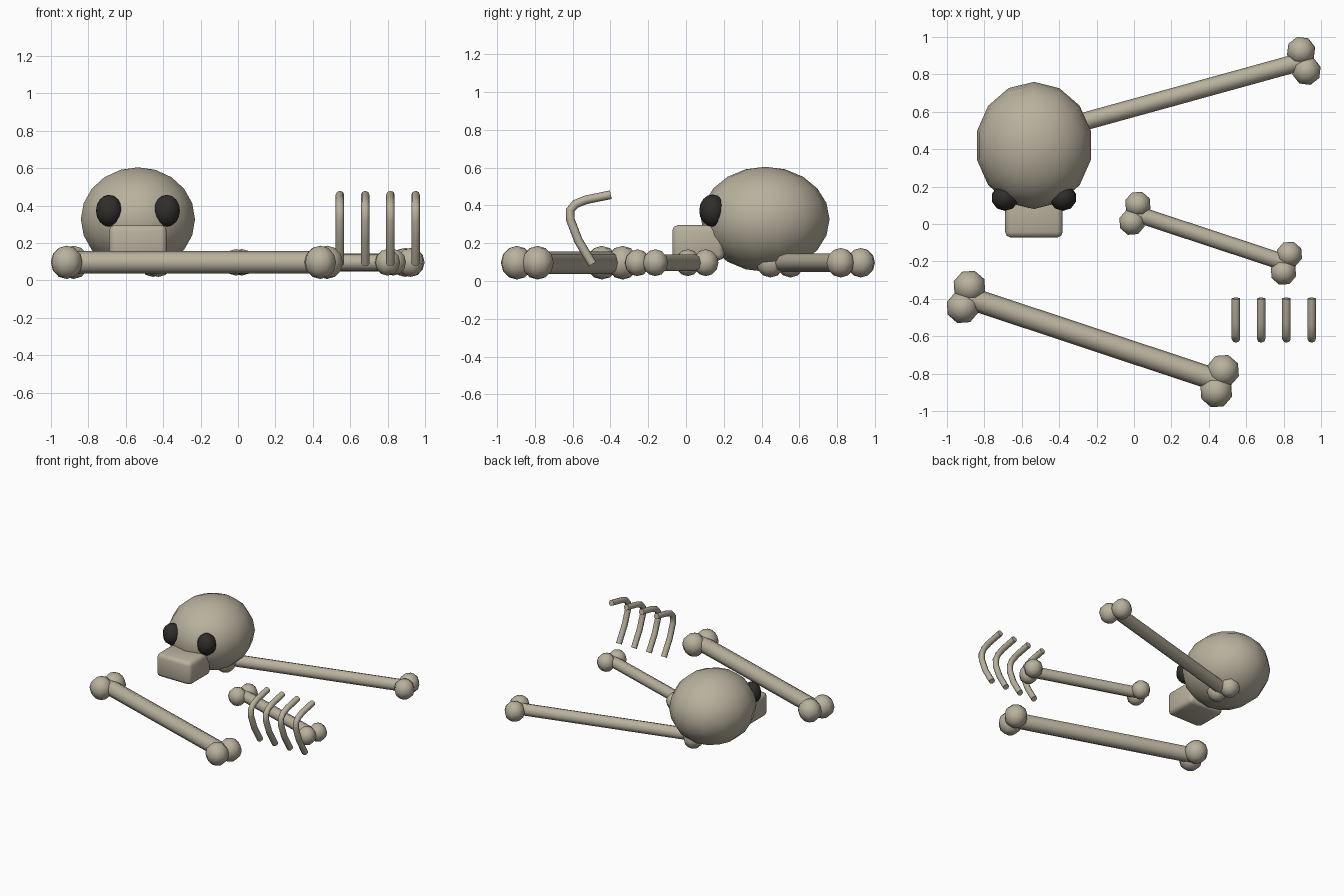
import bpy, bmesh, math
from mathutils import Vector, Matrix

if "Cube" in bpy.data.objects:
    bpy.data.objects.remove(bpy.data.objects["Cube"])


def material(name, rgb):
    m = bpy.data.materials.new(name)
    m.diffuse_color = (*rgb, 1)
    m.use_nodes = True
    m.node_tree.nodes["Principled BSDF"].inputs["Base Color"].default_value = m.diffuse_color
    return m


BONE = material("bone", (0.48, 0.44, 0.34))
DARK = material("socket_dark", (0.03, 0.027, 0.024))


def finish(name, bm, mat, angle=60):
    me = bpy.data.meshes.new(name)
    bmesh.ops.recalc_face_normals(bm, faces=bm.faces)
    bm.to_mesh(me)
    bm.free()
    ob = bpy.data.objects.new(name, me)
    bpy.context.collection.objects.link(ob)
    me.materials.append(mat)
    bpy.ops.object.select_all(action='DESELECT')
    ob.select_set(True)
    bpy.context.view_layer.objects.active = ob
    bpy.ops.object.shade_smooth_by_angle(angle=math.radians(angle))
    return ob


def add_ball(bm, loc, radii, seg, rings, turn=0.0):
    mat = (Matrix.Translation(loc) @ Matrix.Rotation(turn, 4, 'Z')
           @ Matrix.Diagonal((*radii, 1)))
    bmesh.ops.create_uvsphere(bm, u_segments=seg, v_segments=rings, radius=1, matrix=mat)


def ellipsoid(name, loc, radii, seg, rings, mat):
    bm = bmesh.new()
    add_ball(bm, loc, radii, seg, rings)
    finish(name, bm, mat)


def long_bone(name, a, b, z, shaft_r, ball_r, spread):
    """Shaft with a pair of knuckles at each end."""
    a, b = Vector((*a, z)), Vector((*b, z))
    d = (b - a).normalized()
    side = Vector((-d.y, d.x, 0))
    turn = math.atan2(d.y, d.x)
    bm = bmesh.new()
    rot = d.to_track_quat('Z', 'Y').to_matrix().to_4x4()
    bmesh.ops.create_cone(bm, cap_ends=True, segments=8, radius1=shaft_r, radius2=shaft_r,
                          depth=(b - a).length,
                          matrix=Matrix.Translation((a + b) / 2) @ rot)
    for end in (a, b):
        for s in (-1, 1):
            add_ball(bm, end + side * spread * s, (ball_r,) * 3, 8, 6, turn)
    finish(name, bm, BONE)


# Skull
SX = -0.535
ellipsoid("skull", (SX, 0.42, 0.327), (0.313, 0.34, 0.278), 14, 10, BONE)

# Snout block
bm = bmesh.new()
bmesh.ops.create_cube(bm, size=1, matrix=Matrix.Translation((SX, 0.065, 0.203))
                      @ Matrix.Diagonal((0.308, 0.275, 0.187, 1)))
bmesh.ops.bevel(bm, geom=bm.edges[:], offset=0.03, segments=2, profile=0.5, affect='EDGES')
finish("jaw", bm, BONE)

# Eye sockets
for label, s in (("left", 1), ("right", -1)):
    ellipsoid("eye_socket_" + label, (SX + s * 0.155, 0.14, 0.373),
              (0.073, 0.07, 0.085), 10, 8, DARK)

# Loose limb bones
long_bone("thigh_bone", (-0.898, -0.39), (0.458, -0.84), 0.097, 0.06, 0.089, 0.058)
long_bone("shin_bone", (-0.44, 0.50), (0.908, 0.872), 0.097, 0.048, 0.078, 0.055)
long_bone("arm_bone", (0.005, 0.057), (0.815, -0.21), 0.097, 0.044, 0.071, 0.05)

# Ribs: one bent tube swept in the y-z plane, repeated along x
PATH = [(-0.495, 0.09), (-0.57, 0.215), (-0.612, 0.325), (-0.613, 0.375),
        (-0.585, 0.408), (-0.53, 0.43), (-0.398, 0.457)]
R, SIDES = 0.023, 8
for i in range(4):
    x = 0.545 + i * 0.135
    bm = bmesh.new()
    rings = []
    for k, (y, z) in enumerate(PATH):
        p, q = PATH[max(k - 1, 0)], PATH[min(k + 1, len(PATH) - 1)]
        t = Vector((0, q[0] - p[0], q[1] - p[1])).normalized()
        n = Vector((0, -t.z, t.y))
        c = Vector((x, y, z))
        rings.append([bm.verts.new(c + R * (math.cos(w) * Vector((1, 0, 0)) + math.sin(w) * n))
                      for w in (2 * math.pi * j / SIDES for j in range(SIDES))])
    for r0, r1 in zip(rings, rings[1:]):
        for j in range(SIDES):
            m = (j + 1) % SIDES
            bm.faces.new((r0[j], r0[m], r1[m], r1[j]))
    bm.faces.new(rings[0])
    bm.faces.new(rings[-1])
    finish(f"rib_{i + 1}", bm, BONE)
